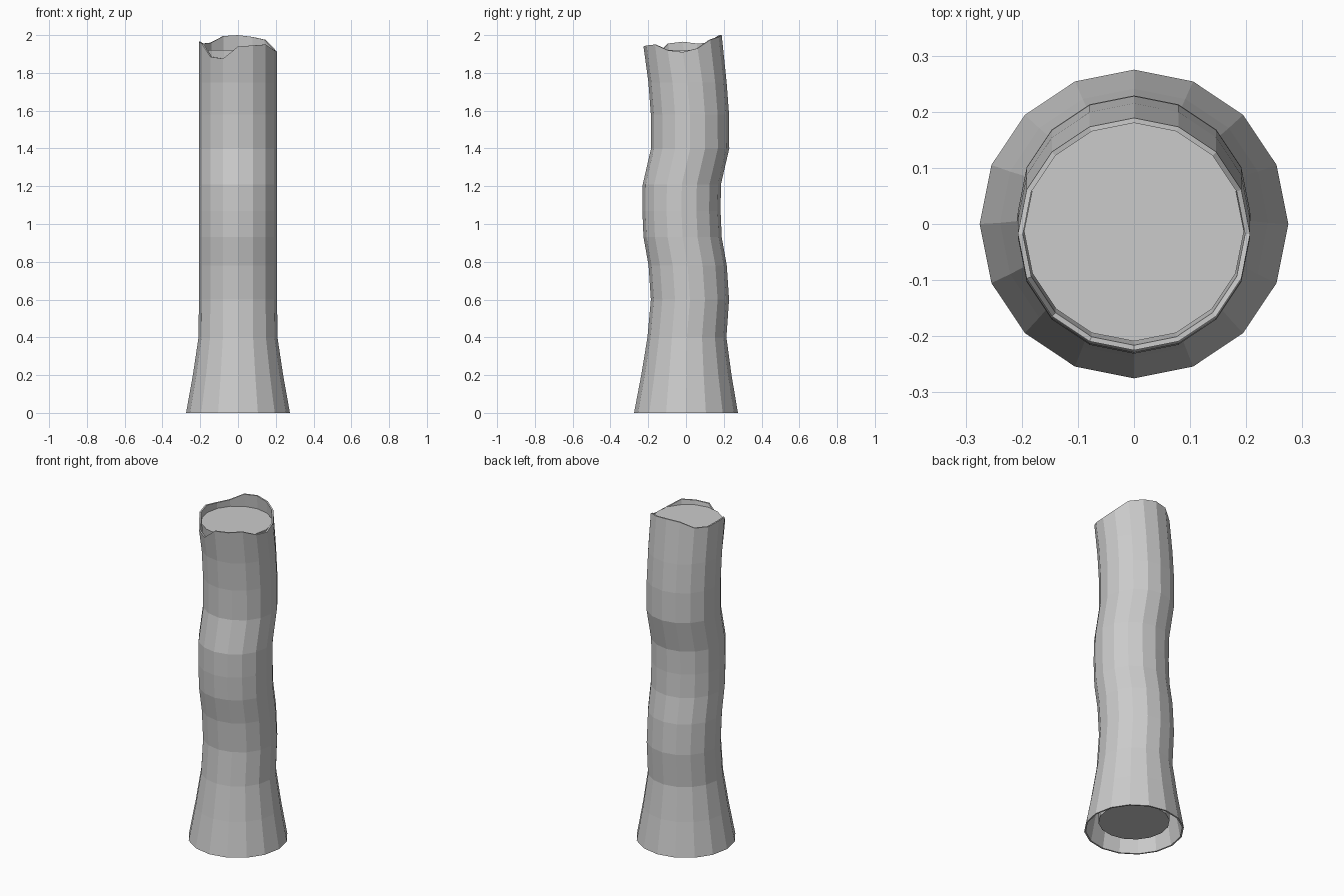
import bpy
import bmesh
from math import cos, sin, tau

cube = bpy.data.objects.get("Cube")
if cube:
    bpy.data.objects.remove(cube)

SIDES = 16
WALL = 0.009

# Trunk profile: height, sideways sway, radius
PROFILE = [
    (0.0, 0.0, 0.275), (0.2, 0.002, 0.239), (0.4, 0.005, 0.209),
    (0.6, 0.021, 0.207), (0.78, 0.009, 0.207), (0.93, -0.018, 0.207),
    (1.07, -0.024, 0.207), (1.21, -0.022, 0.207), (1.4, 0.022, 0.207),
    (1.58, 0.021, 0.207), (1.75, 0.008, 0.207),
]
TOP_SWAY, TOP_RADIUS = -0.018, 0.207

# Broken rim heights, counter-clockwise from the left side
RIM = [1.91, 1.93, 1.975, 1.99, 2.0, 1.995, 1.96, 1.955,
       1.965, 1.955, 1.885, 1.875, 1.94, 1.945, 1.95, 1.92]

gray = bpy.data.materials.new("plain_gray")
gray.use_nodes = True
gray.diffuse_color = (0.6, 0.6, 0.6, 1)
gray.node_tree.nodes["Principled BSDF"].inputs["Base Color"].default_value = (0.6, 0.6, 0.6, 1)


def add_ring(bm, heights, sway, radius):
    return [bm.verts.new((radius * cos(tau * i / SIDES),
                          sway + radius * sin(tau * i / SIDES), h))
            for i, h in enumerate(heights)]


def bridge(bm, low, high):
    for i in range(SIDES):
        j = (i + 1) % SIDES
        bm.faces.new((low[i], low[j], high[j], high[i]))


def finish(bm, name):
    bmesh.ops.recalc_face_normals(bm, faces=bm.faces)
    mesh = bpy.data.meshes.new(name)
    bm.to_mesh(mesh)
    bm.free()
    mesh.materials.append(gray)
    obj = bpy.data.objects.new(name, mesh)
    bpy.context.collection.objects.link(obj)
    return obj


# Bark: thin hollow shell with a jagged top
bm = bmesh.new()
outer = [add_ring(bm, [z] * SIDES, y, r) for z, y, r in PROFILE]
outer.append(add_ring(bm, RIM, TOP_SWAY, TOP_RADIUS))
inner = [add_ring(bm, [z] * SIDES, y, r - WALL) for z, y, r in PROFILE]
inner.append(add_ring(bm, RIM, TOP_SWAY, TOP_RADIUS - WALL))
loop = outer + inner[::-1]
for a, b in zip(loop, loop[1:] + loop[:1]):
    bridge(bm, a, b)
finish(bm, "bark_shell")

# Core: solid wood inside the bark, recessed at both ends
CORE_RADIUS = 0.196
bm = bmesh.new()
stations = [(0.05, 0.0)] + [(z, y) for z, y, r in PROFILE[1:]] + [(1.92, -0.013)]
rings = [add_ring(bm, [z] * SIDES, y, CORE_RADIUS) for z, y in stations]
for a, b in zip(rings, rings[1:]):
    bridge(bm, a, b)
bm.faces.new(rings[0])
bm.faces.new(rings[-1])
finish(bm, "wood_core")
